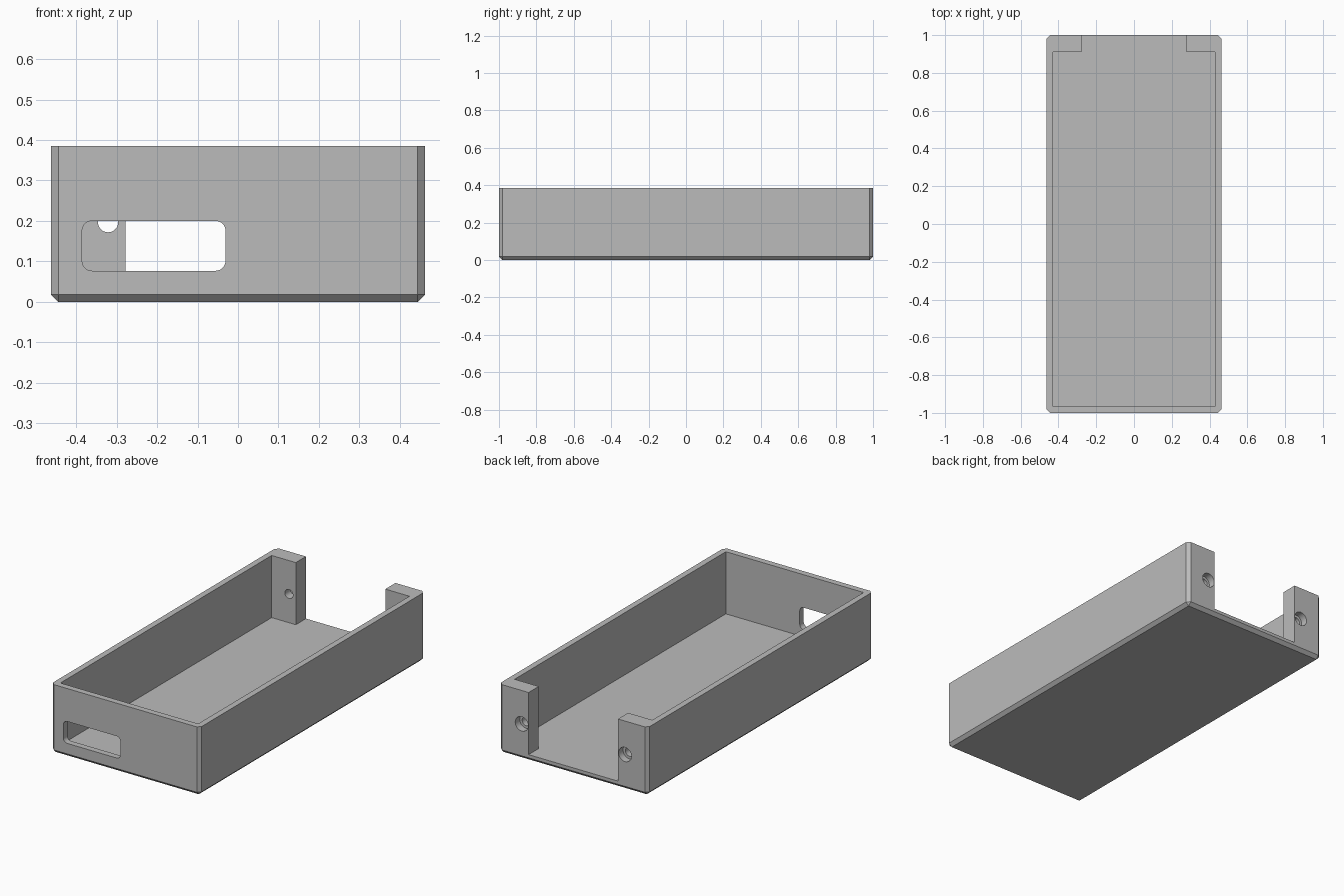
import bpy, bmesh, math

default = bpy.data.objects.get("Cube")
if default:
    bpy.data.objects.remove(default)

HALF_W, HALF_L, HEIGHT = 0.462, 1.0, 0.385
FLOOR, CHAMFER, TOP = 0.036, 0.018, 0.5

grey = bpy.data.materials.new("plain grey")
grey.use_nodes = True
grey.diffuse_color = (0.5, 0.5, 0.5, 1)
grey.node_tree.nodes["Principled BSDF"].inputs["Base Color"].default_value = (0.5, 0.5, 0.5, 1)


def finish(name, bm):
    mesh = bpy.data.meshes.new(name)
    bm.to_mesh(mesh)
    bm.free()
    mesh.materials.append(grey)
    obj = bpy.data.objects.new(name, mesh)
    bpy.context.collection.objects.link(obj)
    return obj


def box(name, lo, hi, pick=None, offset=0, segments=1):
    """Box between two corners, bevelling the edges that pick accepts."""
    bm = bmesh.new()
    bmesh.ops.create_cube(bm, size=1)
    for v in bm.verts:
        v.co = [(a + b) / 2 + c * (b - a) for a, b, c in zip(lo, hi, v.co)]
    if pick:
        bmesh.ops.bevel(bm, geom=[e for e in bm.edges if pick(e)], offset=offset,
                        segments=segments, profile=0.5, affect='EDGES')
    return finish(name, bm)


def rod(name, x, z, radius, y0, y1):
    """Cylinder along y."""
    bm = bmesh.new()
    bmesh.ops.create_cone(bm, cap_ends=True, segments=40, radius1=radius,
                          radius2=radius, depth=y1 - y0)
    for v in bm.verts:
        v.co = (x + v.co.x, (y0 + y1) / 2 + v.co.z, z - v.co.y)
    return finish(name, bm)


def along(edge, axis):
    return abs((edge.verts[0].co - edge.verts[1].co)[axis]) > 1e-4


# Outer tray, chamfered on the upright and bottom edges
tray = box("tray", (-HALF_W, -HALF_L, 0), (HALF_W, HALF_L, HEIGHT),
           lambda e: along(e, 2) or all(v.co.z < 0.01 for v in e.verts), CHAMFER)

# Cavity, open back gap and rounded front window
cutters = [
    box("cavity_cutter", (-0.428, -0.965, FLOOR), (0.428, 0.91, TOP)),
    box("back_gap_cutter", (-0.278, 0.8, FLOOR), (0.278, 1.1, TOP)),
    box("window_cutter", (-0.385, -1.1, 0.077), (-0.031, -0.9, 0.2),
        lambda e: along(e, 1), 0.024, 8),
]
# Stepped screw holes through both back posts
for side in (-1, 1):
    cutters.append(rod("screw_hole_cutter", side * 0.321, 0.197, 0.025, 0.85, 1.1))
    cutters.append(rod("screw_head_cutter", side * 0.321, 0.197, 0.04, 0.96, 1.1))

bpy.context.view_layer.objects.active = tray
for cutter in cutters:
    mod = tray.modifiers.new("cut", 'BOOLEAN')
    mod.operation = 'DIFFERENCE'
    mod.solver = 'EXACT'
    mod.object = cutter
    bpy.ops.object.modifier_apply(modifier=mod.name)
    bpy.data.objects.remove(cutter)

# Smooth the round holes, keep every other edge sharp
bpy.ops.object.select_all(action='DESELECT')
tray.select_set(True)
bpy.ops.object.shade_smooth_by_angle(angle=math.radians(30))
